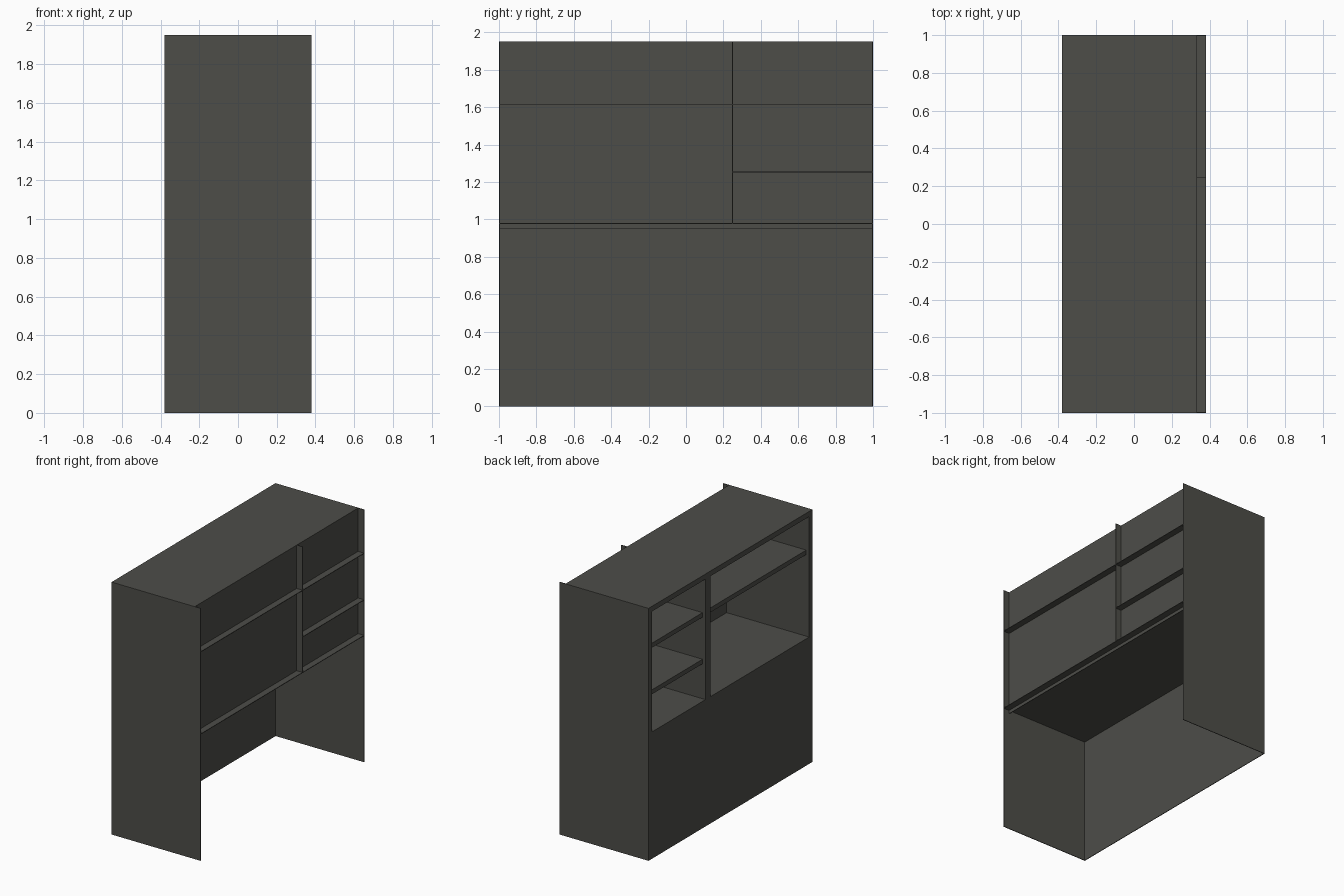
import bpy

default = bpy.data.objects.get("Cube")
if default:
    bpy.data.objects.remove(default, do_unlink=True)

# Single dark finish
paint = bpy.data.materials.new("dark_olive_grey")
paint.use_nodes = True
colour = (0.075, 0.075, 0.066, 1)
paint.diffuse_color = colour
paint.node_tree.nodes["Principled BSDF"].inputs["Base Color"].default_value = colour


def board(name, x, y, z):
    """Box spanning the given (low, high) ranges."""
    spans = (x, y, z)
    bpy.ops.mesh.primitive_cube_add(size=1, location=[sum(s) / 2 for s in spans])
    ob = bpy.context.object
    ob.name = name
    ob.scale = [s[1] - s[0] for s in spans]
    bpy.ops.object.transform_apply(location=False, rotation=False, scale=True)
    ob.data.materials.append(paint)
    return ob


OPEN, BACK, EDGE = -0.38, 0.33, 0.38   # open side, backing panel, fin edge
TOP, DESK = 1.95, 0.98
SHEET, WALL = 0.005, 0.04
DIV = (0.245, 0.305)

# Full height end panels with thicker cabinet walls inside
for side, s in (("left", 1), ("right", -1)):
    end = sorted((s, s * (1 - SHEET)))
    lining = sorted((s * (1 - SHEET), s * (1 - WALL)))
    board(f"end_panel_{side}", (OPEN, EDGE), end, (0, TOP))
    board(f"cabinet_wall_{side}", (OPEN, BACK - SHEET), lining, (DESK, TOP - WALL))

inner = (-1 + SHEET, 1 - SHEET)

# Lower panel, worktop, backing and top
board("lower_panel", (OPEN, OPEN + SHEET), inner, (0, DESK - SHEET))
board("worktop", (OPEN, EDGE), inner, (DESK - SHEET, DESK))
board("backing_panel", (BACK - SHEET, BACK), inner, (0.95, TOP - SHEET))
board("top_board", (OPEN, BACK), inner, (TOP - WALL, TOP))

# Upright divider with a thin fin beyond the backing
board("divider", (OPEN, BACK - SHEET), DIV, (DESK, TOP - WALL))
board("divider_fin", (BACK, EDGE), (DIV[0], DIV[0] + SHEET), (DESK, TOP))

# Shelves, set back slightly, each with a thin fin beyond the backing
wide, narrow = (-1 + WALL, DIV[0]), (DIV[1], 1 - WALL)
wide_fin, narrow_fin = (inner[0], DIV[0]), (DIV[0] + SHEET, inner[1])
for name, y, fin, z in (("wide_shelf", wide, wide_fin, 1.61),
                        ("upper_narrow_shelf", narrow, narrow_fin, 1.61),
                        ("lower_narrow_shelf", narrow, narrow_fin, 1.25)):
    board(name, (OPEN + 0.025, BACK - SHEET), y, (z, z + 0.035))
    board(name + "_fin", (BACK, EDGE), fin, (z, z + SHEET))
